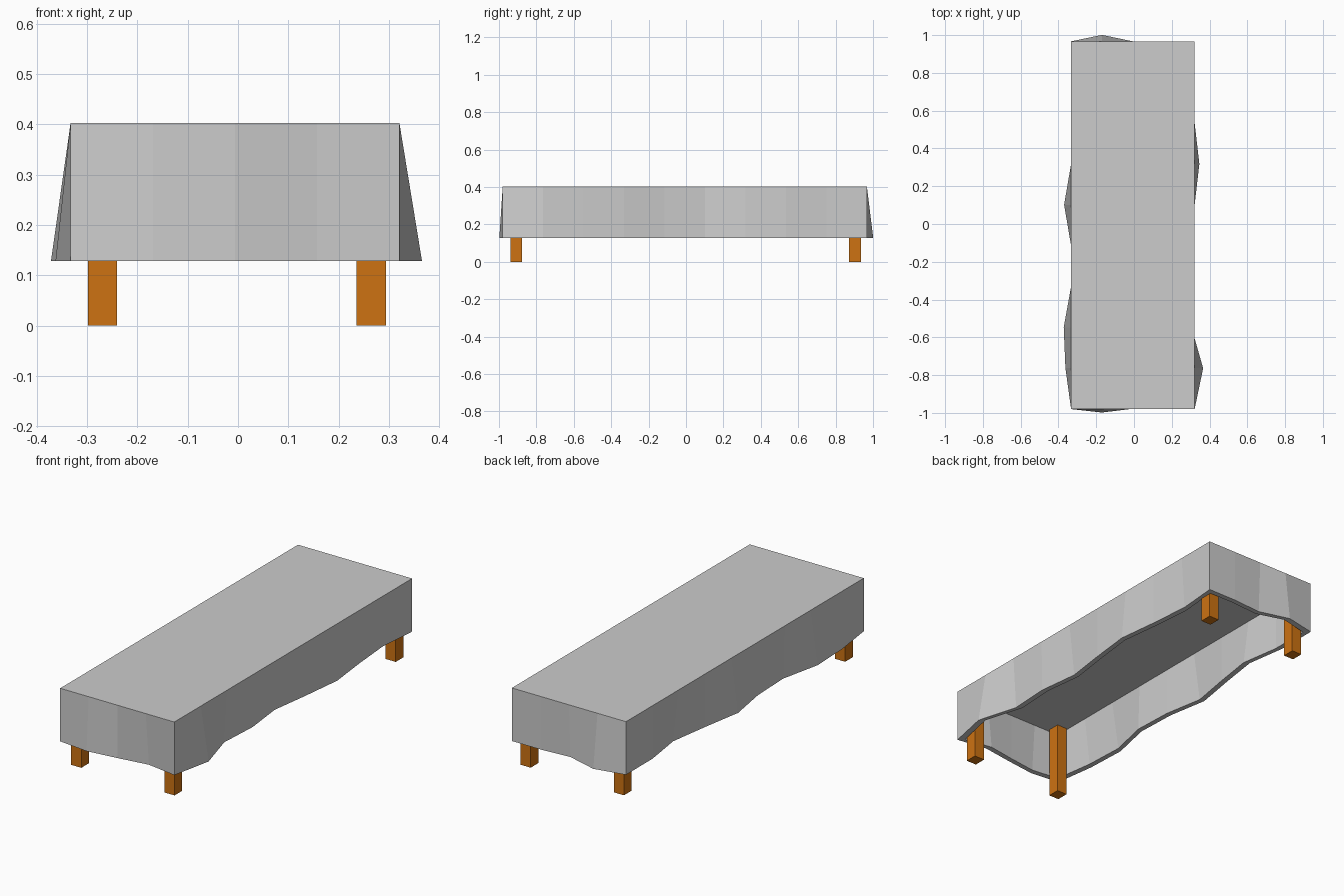
import bpy, bmesh

if "Cube" in bpy.data.objects:
    bpy.data.objects.remove(bpy.data.objects["Cube"])

X0, X1, Y0, Y1 = -0.333, 0.321, -0.98, 0.967
Z_TOP, Z_HEM, THICK = 0.403, 0.128, 0.027


def material(name, rgb):
    m = bpy.data.materials.new(name)
    m.diffuse_color = (*rgb, 1)
    m.use_nodes = True
    m.node_tree.nodes["Principled BSDF"].inputs["Base Color"].default_value = m.diffuse_color
    return m


cloth_grey = material("cloth grey", (0.604, 0.604, 0.604))
wood = material("orange wood", (0.61, 0.17, 0.006))

# outward push of each fold along the hem, anticlockwise seen from above
FRONT = [0, .018, -.002, -.026]
RIGHT = [0, .045, -.017, -.005, -.03, 0, .025, 0, -.018]
BACK = [0, 0, -.012, .034]
LEFT = [0, 0, -.032, 0, .037, 0, -.008, .039, .03]


def ring(inset, wave):
    """Outline of the cloth, optionally pushed out by the fold offsets."""
    corners = [(X0 + inset, Y0 + inset), (X1 - inset, Y0 + inset),
               (X1 - inset, Y1 - inset), (X0 + inset, Y1 - inset)]
    normals = [(0, -1), (1, 0), (0, 1), (-1, 0)]
    pts = []
    for s, folds in enumerate((FRONT, RIGHT, BACK, LEFT)):
        (ax, ay), (bx, by) = corners[s], corners[(s + 1) % 4]
        nx, ny = normals[s]
        for i, push in enumerate(folds):
            t, d = i / len(folds), push * wave
            pts.append((ax + (bx - ax) * t + nx * d, ay + (by - ay) * t + ny * d))
    return pts


# tablecloth: thick shell, open underneath
bm = bmesh.new()
loops = [[bm.verts.new((x, y, z)) for x, y in ring(inset, wave)]
         for inset, wave, z in ((0, 0, Z_TOP), (0, 1, Z_HEM),
                                (THICK, 1, Z_HEM), (THICK, 0, Z_TOP - THICK))]
n = len(loops[0])
for a, b in zip(loops, loops[1:]):
    for i in range(n):
        j = (i + 1) % n
        bm.faces.new((a[i], b[i], b[j], a[j]))
bm.faces.new(loops[0])
bm.faces.new(loops[3][::-1])
bmesh.ops.recalc_face_normals(bm, faces=bm.faces)
mesh = bpy.data.meshes.new("tablecloth")
bm.to_mesh(mesh)
bm.free()
mesh.materials.append(cloth_grey)
bpy.context.collection.objects.link(bpy.data.objects.new("tablecloth", mesh))

# four square legs reaching up to the underside of the top
height = Z_TOP - THICK
for side, x in (("left", -0.2695), ("right", 0.265)):
    for end, y in (("front", -0.908), ("back", 0.903)):
        bpy.ops.mesh.primitive_cube_add(size=1, location=(x, y, height / 2))
        leg = bpy.context.object
        leg.name = f"{end}_{side}_leg"
        leg.scale = (0.058, 0.063, height)
        leg.data.materials.append(wood)
